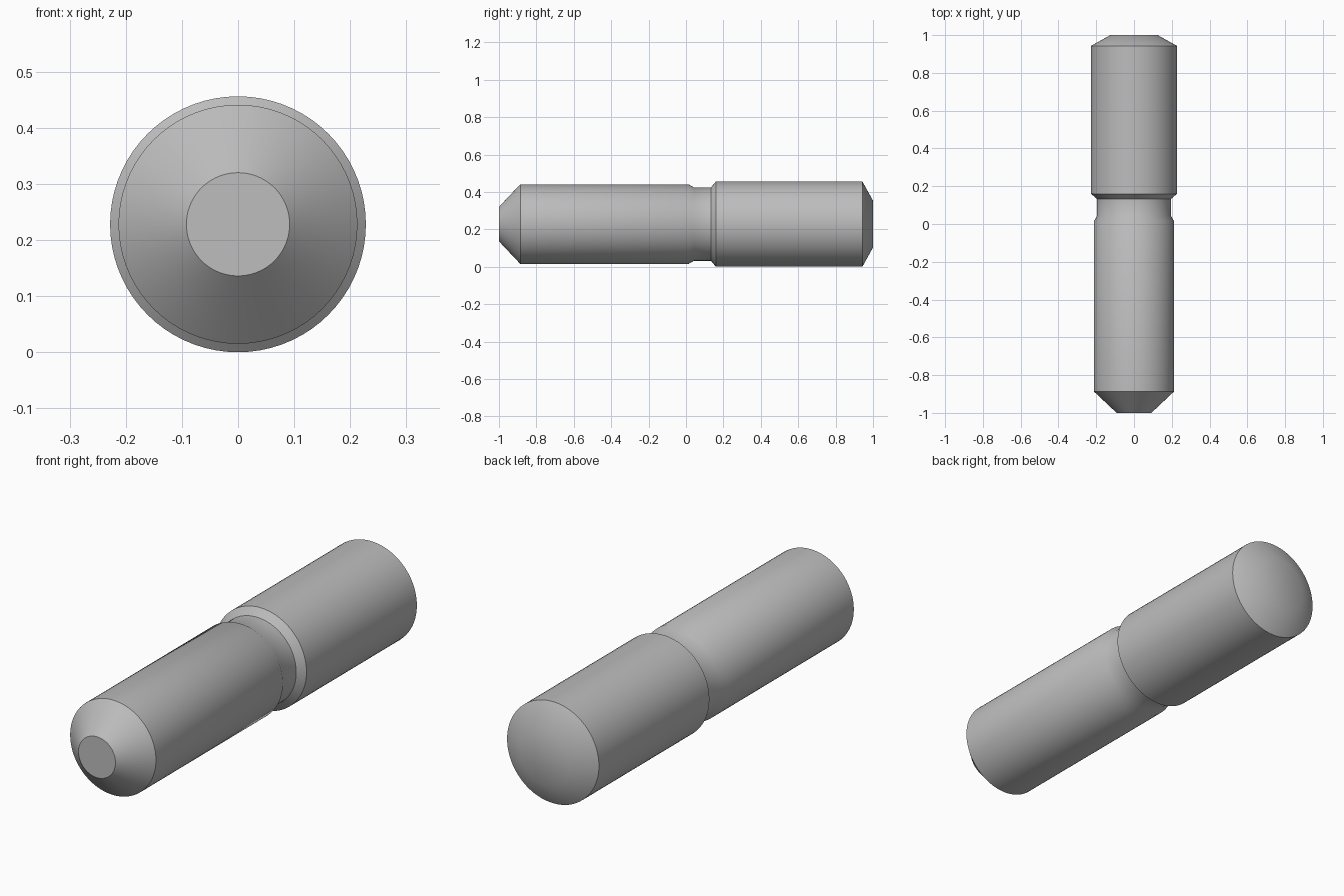
import bpy
import bmesh
import math
from mathutils import Vector, Matrix

cube = bpy.data.objects.get("Cube")
if cube:
    bpy.data.objects.remove(cube)

SEGMENTS = 72
AXIS_Z = 0.228

# Turned outline of the pin, as (y along the axis, radius)
profile = [
    (-1.0, 0.092),    # flat tip
    (-0.886, 0.213),  # front taper
    (0.013, 0.213),   # front shank
    (0.043, 0.196),   # shoulder into the groove
    (0.133, 0.196),   # groove floor
    (0.16, 0.228),    # chamfer out of the groove
    (0.943, 0.228),   # rear shank
    (1.0, 0.125),     # rear chamfer
]

# Steel colour
steel = bpy.data.materials.new("grey_steel")
colour = (0.51, 0.51, 0.51, 1.0)
steel.use_nodes = True
steel.diffuse_color = colour
steel.node_tree.nodes["Principled BSDF"].inputs["Base Color"].default_value = colour

# Revolve the outline around the y axis
bm = bmesh.new()
points = [bm.verts.new((0, y, r)) for y, r in profile]
edges = [bm.edges.new(pair) for pair in zip(points, points[1:])]
bmesh.ops.spin(bm, geom=points + edges, cent=(0, 0, 0), axis=(0, 1, 0),
               angle=math.tau, steps=SEGMENTS, use_duplicate=False)
bmesh.ops.remove_doubles(bm, verts=bm.verts, dist=0.0001)

# Close the two flat ends
bmesh.ops.holes_fill(bm, edges=[e for e in bm.edges if e.is_boundary], sides=0)
bmesh.ops.recalc_face_normals(bm, faces=bm.faces)
bmesh.ops.transform(bm, matrix=Matrix.Translation(Vector((0, 0, AXIS_Z))), verts=bm.verts)

mesh = bpy.data.meshes.new("grooved_pin")
bm.to_mesh(mesh)
bm.free()
mesh.materials.append(steel)
pin = bpy.data.objects.new("grooved_pin", mesh)
bpy.context.collection.objects.link(pin)

# Smooth barrel with crisp chamfer edges
bpy.ops.object.select_all(action="DESELECT")
pin.select_set(True)
bpy.context.view_layer.objects.active = pin
bpy.ops.object.shade_smooth_by_angle(angle=math.radians(35))
